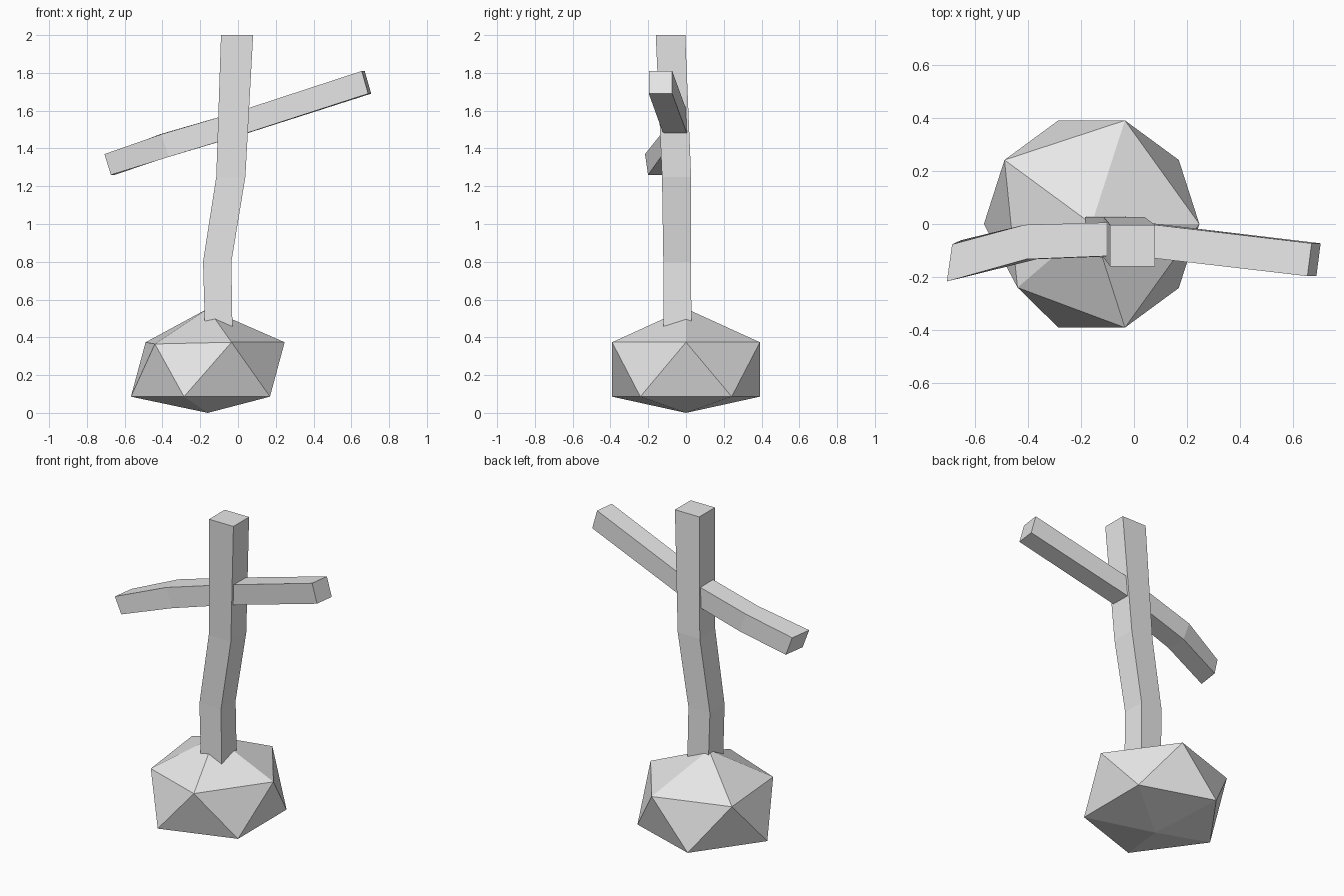
import bpy, bmesh
from mathutils import Vector

cube = bpy.data.objects.get("Cube")
if cube:
    bpy.data.objects.remove(cube, do_unlink=True)

grey = bpy.data.materials.new("plain_grey")
grey.use_nodes = True
grey.diffuse_color = (0.8, 0.8, 0.8, 1)
grey.node_tree.nodes["Principled BSDF"].inputs["Base Color"].default_value = (0.8, 0.8, 0.8, 1)


def finish(name, bm):
    bmesh.ops.recalc_face_normals(bm, faces=bm.faces)
    mesh = bpy.data.meshes.new(name)
    bm.to_mesh(mesh)
    bm.free()
    mesh.materials.append(grey)
    obj = bpy.data.objects.new(name, mesh)
    bpy.context.collection.objects.link(obj)
    return obj


def beam(name, sections):
    """Loft a four-sided beam through (centre, half side, half up) sections."""
    bm = bmesh.new()
    rings = []
    for centre, side, up in sections:
        c, s, u = Vector(centre), Vector(side), Vector(up)
        rings.append([bm.verts.new(p) for p in (c - s - u, c + s - u, c + s + u, c - s + u)])
    for a, b in zip(rings, rings[1:]):
        for i in range(4):
            j = (i + 1) % 4
            bm.faces.new((a[i], a[j], b[j], b[i]))
    bm.faces.new(rings[0])
    bm.faces.new(rings[-1])
    return finish(name, bm)


# Faceted base: squashed icosahedron with a flattened underside
bm = bmesh.new()
bmesh.ops.create_icosphere(bm, subdivisions=1, radius=1)
bm.verts.ensure_lookup_table()
for v in bm.verts:
    x, y, z = v.co
    v.co = (x * 0.455 - 0.16, y * 0.46, z * 0.322 + 0.23)
min(bm.verts, key=lambda v: v.co.z).co.z = 0
# One shoulder corner is pushed inward
corner = min(bm.verts, key=lambda v: (v.co - Vector((-0.49, -0.24, 0.37))).length)
corner.co = (-0.44, -0.24, 0.365)
finish("base", bm)

# Crooked trunk
beam("trunk", [
    ((-0.1, -0.045, 0.35), (0.072, 0, 0), (0, 0.075, 0)),
    ((-0.11, -0.047, 0.8), (0.075, 0, 0), (0, 0.073, 0)),
    ((-0.038, -0.05, 1.25), (0.077, 0, 0), (0, 0.077, 0)),
    ((-0.005, -0.082, 2.0), (0.085, 0, 0), (0, 0.078, 0)),
])

# Bent crossbar running through the trunk
beam("crossbar", [
    ((-0.68, -0.139, 1.315), (0.01, 0.07, 0), (-0.017, -0.008, 0.055)),
    ((-0.39, -0.068, 1.415), (-0.003, 0.065, 0), (-0.02, 0, 0.06)),
    ((0, -0.055, 1.53), (0.003, 0.063, 0), (-0.02, 0, 0.058)),
    ((0.68, -0.135, 1.75), (0.008, 0.062, 0), (-0.017, 0, 0.06)),
])
